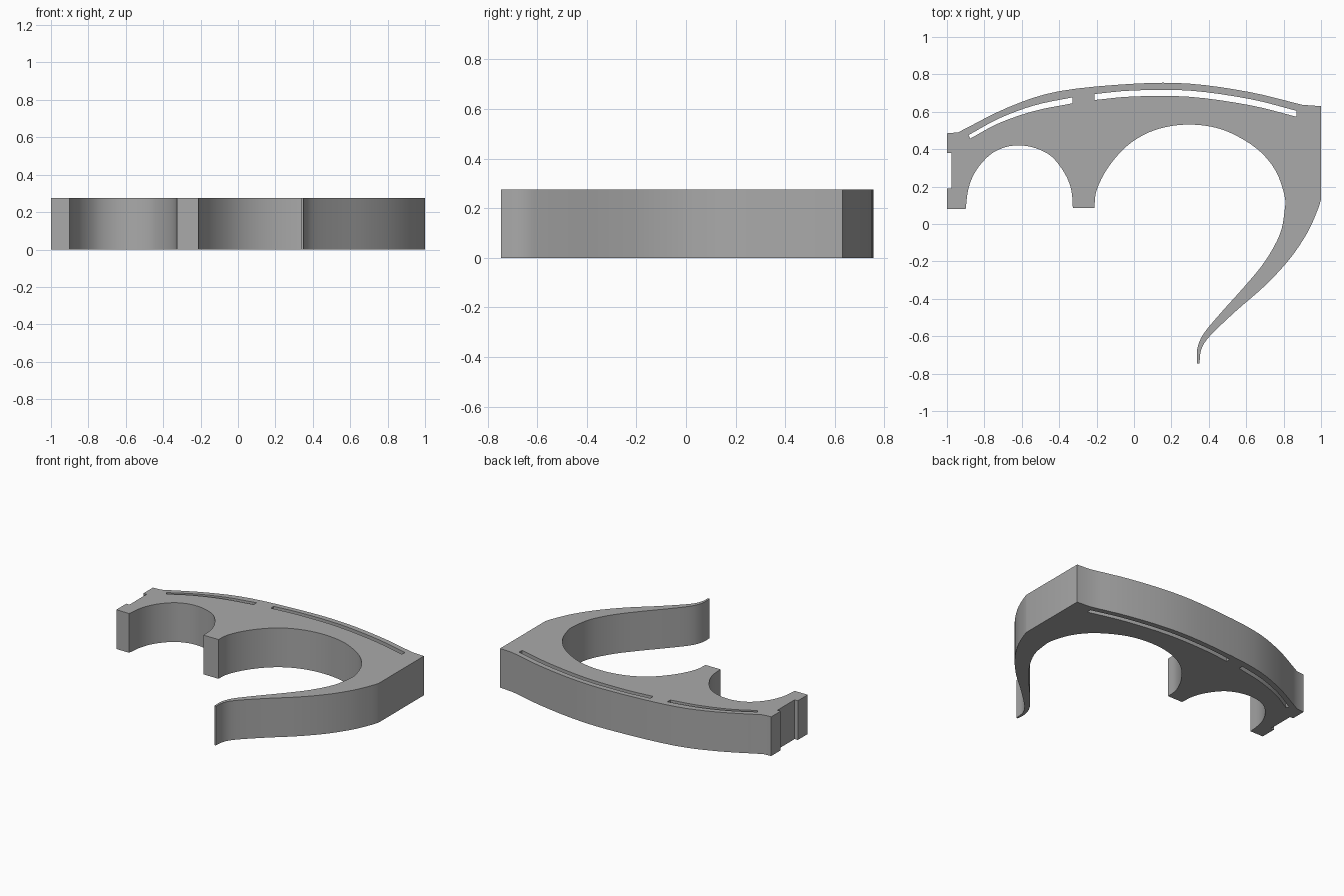
import bpy, bmesh
from mathutils import Vector
from mathutils.interpolate import poly_3d_calc  # noqa: F401

HEIGHT = 0.275

default_cube = bpy.data.objects.get("Cube")
if default_cube:
    bpy.data.objects.remove(default_cube, do_unlink=True)


def smooth_run(points, steps=4):
    """Return a rounded path passing through all the given points."""
    pts = [Vector(p) for p in points]
    padded = [2 * pts[0] - pts[1]] + pts + [2 * pts[-1] - pts[-2]]
    path = []
    for a, b, c, d in zip(padded, padded[1:], padded[2:], padded[3:]):
        for i in range(steps):
            t = i / steps
            path.append(0.5 * (2 * b + (c - a) * t
                               + (2 * a - 5 * b + 4 * c - d) * t * t
                               + (3 * b - a - 3 * c + d) * t ** 3))
    return path + [pts[-1]]


def add_loop(curve, path):
    """Add one closed outline to a filled flat curve."""
    spline = curve.splines.new("POLY")
    spline.points.add(len(path) - 1)
    for point, (x, y) in zip(spline.points, path):
        point.co = (x, y, 0, 1)
    spline.use_cyclic_u = True


def slot(lower, upper):
    """Closed outline of a thin curved slot with square ends."""
    return smooth_run(lower) + smooth_run(upper)[::-1]


# Outline pieces of the plate, followed clockwise from the left foot
left_edge = [(-.9, .08), (-1, .08), (-1, .19), (-.975, .19),
             (-.975, .38), (-1, .38), (-1, .485)]
back_arc = [(-.94, .49), (-.67, .625), (-.4, .71), (0, .75),
            (.3, .75), (.62, .705), (.9, .637)]
hook_outer = [(1, .13), (.98, .07), (.925, -.05), (.83, -.19), (.7, -.33),
              (.54, -.47), (.405, -.6), (.36, -.67), (.35, -.745)]
hook_inner = [(.338, -.745), (.338, -.67), (.37, -.59), (.46, -.48),
              (.59, -.335), (.7, -.2), (.78, -.055), (.805, .07)]
large_arch = [(.805, .15), (.757, .285), (.66, .4), (.51, .49), (.37, .527),
              (.22, .527), (.08, .49), (-.04, .415), (-.14, .3),
              (-.2, .18), (-.212, .085)]
small_arch = [(-.327, .085), (-.335, .18), (-.37, .27), (-.44, .36),
              (-.525, .405), (-.61, .42), (-.69, .41), (-.77, .37),
              (-.845, .285), (-.885, .19)]

outline = (left_edge + smooth_run(back_arc) + [(1, .63)]
           + smooth_run(hook_outer) + smooth_run(hook_inner + large_arch)
           + smooth_run(small_arch + left_edge[:1])[:-1])

# Two curved slots beside the back edge
short_slot = slot([(-.875, .457), (-.72, .54), (-.53, .605), (-.33, .645)],
                  [(-.885, .475), (-.72, .565), (-.53, .635), (-.33, .677)])
long_slot = slot([(-.21, .663), (0, .682), (.3, .68), (.62, .635), (.87, .573)],
                 [(-.21, .695), (0, .714), (.3, .713), (.62, .668), (.87, .605)])

# Flat plate with its openings, given thickness
curve = bpy.data.curves.new("hook_plate", "CURVE")
curve.dimensions = "2D"
curve.fill_mode = "BOTH"
curve.extrude = HEIGHT / 2
for loop in (outline, short_slot, long_slot):
    add_loop(curve, loop)
plate = bpy.data.objects.new("hook_plate", curve)
bpy.context.collection.objects.link(plate)
plate.location.z = HEIGHT / 2

bpy.ops.object.select_all(action="DESELECT")
plate.select_set(True)
bpy.context.view_layer.objects.active = plate
bpy.ops.object.convert(target="MESH")
plate = bpy.context.object

# Weld the caps to the walls and tidy the flat faces
bm = bmesh.new()
bm.from_mesh(plate.data)
bmesh.ops.remove_doubles(bm, verts=bm.verts, dist=0.0005)
bmesh.ops.recalc_face_normals(bm, faces=bm.faces)
bm.to_mesh(plate.data)
bm.free()
bpy.ops.object.shade_smooth_by_angle(angle=0.5)

# Plain grey finish
grey = bpy.data.materials.new("plain_grey")
grey.use_nodes = True
colour = (0.4, 0.4, 0.4, 1)
grey.diffuse_color = colour
grey.node_tree.nodes["Principled BSDF"].inputs["Base Color"].default_value = colour
plate.data.materials.clear()
plate.data.materials.append(grey)
